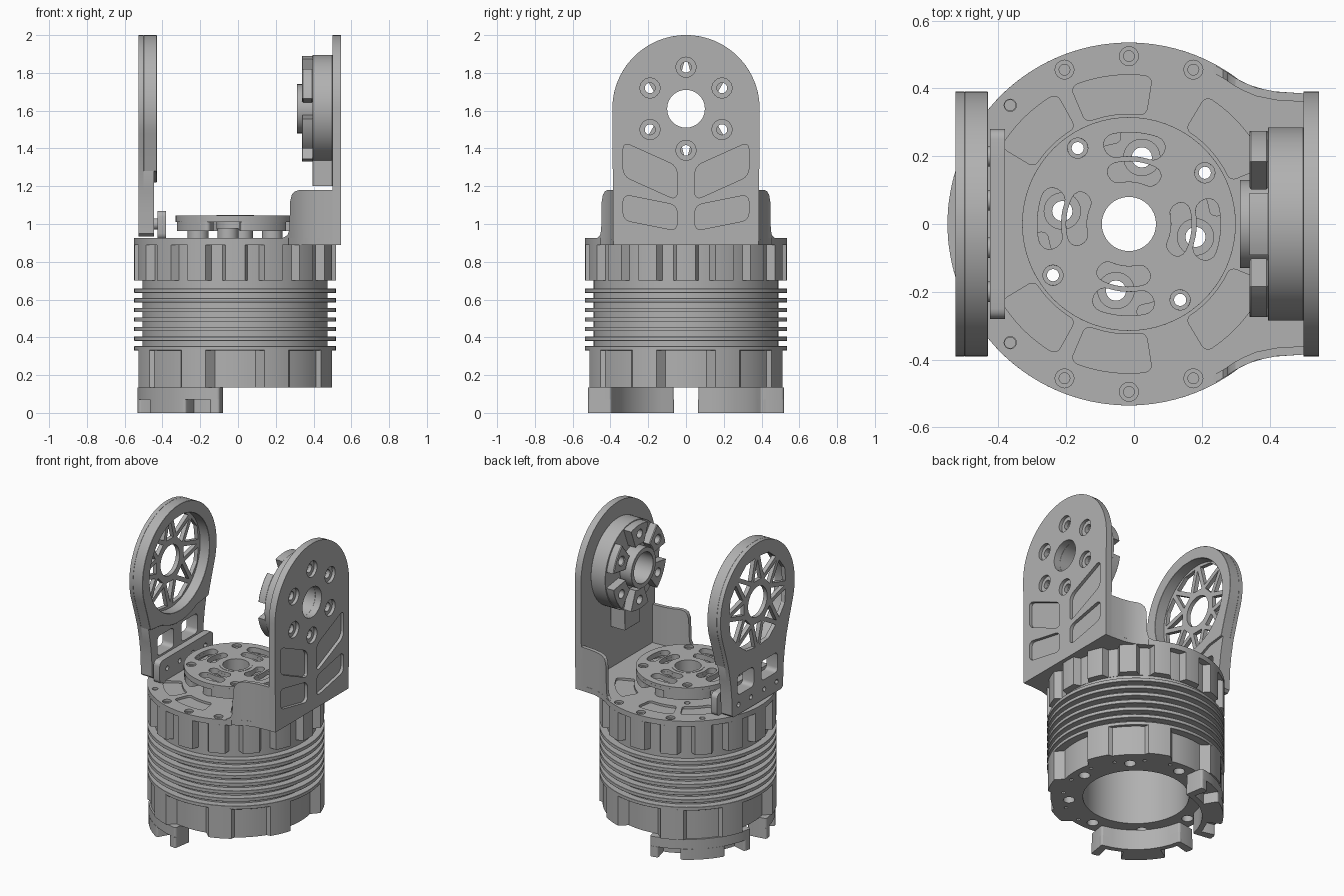
import bpy, bmesh
from math import sin, cos, radians, degrees
from mathutils import Matrix

cube = bpy.data.objects.get("Cube")
if cube:
    bpy.data.objects.remove(cube)

grey = bpy.data.materials.new("machined grey")
grey.use_nodes = True
grey.diffuse_color = (0.44, 0.44, 0.44, 1)
grey.node_tree.nodes["Principled BSDF"].inputs["Base Color"].default_value = grey.diffuse_color

CX = -0.015          # axis of the round body
HZ = 1.61            # height of the pivot axis
TO_X = Matrix(((0, 0, 1, 0), (1, 0, 0, 0), (0, 1, 0, 0), (0, 0, 0, 1)))
parts = []


# ---- outline helpers (lists of 2D points) ----
def polar(r, deg, c=(CX, 0)):
    return (c[0] + r * cos(radians(deg)), c[1] + r * sin(radians(deg)))


def arc(r, a0, a1, n, c=(CX, 0)):
    return [polar(r, a0 + (a1 - a0) * i / n, c) for i in range(n + 1)]


def circle(r, c=(CX, 0), n=32):
    return arc(r, 0, 360 - 360 / n, n - 1, c)


def rrect(w, h, rad, steps=8):
    """Rounded rectangle about the origin with subdivided long edges."""
    pts = []
    for k, (sx, sy) in enumerate(((1, 1), (-1, 1), (-1, -1), (1, -1))):
        c = (sx * (w / 2 - rad), sy * (h / 2 - rad))
        pts += arc(rad, 90 * k, 90 * k + 90, 4, c)
        if k % 2 == 0:
            x0, x1 = pts[-1][0], -pts[-1][0]
            pts += [(x0 + (x1 - x0) * i / steps, pts[-1][1]) for i in range(1, steps)]
    return pts


def sector(r0, r1, mid, half, rad=0.02):
    """Rounded rectangle bent around the body axis."""
    rm = (r0 + r1) / 2
    flat = rrect(2 * radians(half) * rm, r1 - r0, rad)
    return [polar(rm + y, mid - degrees(x / rm)) for x, y in flat]


def lobed(n, r_out, r_in, half, ramp):
    pts = []
    for k in range(n):
        a, b = 360 * k / n, 360 * (k + 1) / n
        pts += arc(r_out, a - half, a + half, 6)
        pts += arc(r_in, a + half + ramp, b - half - ramp, 6)
    return pts


def moved(pts, u, v, shear=0.0, flip=1):
    return [(flip * (x + u), y + v + shear * x) for x, y in pts]


def mirrored(pts):
    """Closes a half outline by its mirror image across the vertical axis."""
    return pts + [(-u, v) for u, v in pts[::-1]]


def add_part(name, bm):
    me = bpy.data.meshes.new(name)
    bm.to_mesh(me)
    bm.free()
    me.materials.append(grey)
    ob = bpy.data.objects.new(name, me)
    bpy.context.scene.collection.objects.link(ob)
    parts.append(ob)


# ---- extrude an outline with holes between two levels ----
def plate(name, outer, holes, w0, w1, along_x=False, bevel=0.0):
    cu = bpy.data.curves.new(name, 'CURVE')
    cu.dimensions, cu.fill_mode, cu.extrude = '2D', 'BOTH', (w1 - w0) / 2
    for loop in [outer] + holes:
        sp = cu.splines.new('POLY')
        sp.points.add(len(loop) - 1)
        for p, (u, v) in zip(sp.points, loop):
            p.co = (u, v, 0, 1)
        sp.use_cyclic_u = True
    tmp = bpy.data.objects.new(name + "_outline", cu)
    bpy.context.scene.collection.objects.link(tmp)
    dg = bpy.context.evaluated_depsgraph_get()
    raw = bpy.data.meshes.new_from_object(tmp.evaluated_get(dg))
    bm = bmesh.new()
    bm.from_mesh(raw)
    bpy.data.objects.remove(tmp)
    bpy.data.curves.remove(cu)
    bpy.data.meshes.remove(raw)
    bmesh.ops.remove_doubles(bm, verts=bm.verts, dist=1e-5)
    bmesh.ops.recalc_face_normals(bm, faces=bm.faces)
    if bevel:
        rim = [e for e in bm.edges if len(e.link_faces) == 2 and
               abs(abs(e.link_faces[0].normal.z) - abs(e.link_faces[1].normal.z)) > 0.9]
        bmesh.ops.bevel(bm, geom=rim, offset=bevel, segments=1, affect='EDGES', clamp_overlap=True)
    m = Matrix.Translation((0, 0, (w0 + w1) / 2))
    bm.transform(TO_X @ m if along_x else m)
    add_part(name, bm)


# ---- hollow body: base ring with four wide, dented lobes ----
bore = circle(0.32, n=64)
base = []
for a in (45, 135, 225, 315):
    base += arc(0.535, a - 28, a - 13, 5) + arc(0.515, a - 11, a + 11, 6) + arc(0.535, a + 13, a + 28, 5)
    base += arc(0.48, a + 32, a + 58, 6)
plate("base_ring_bottom", base, [bore] + [circle(0.035, polar(0.405, 45 * k), 16) for k in range(8)]
      + [circle(0.012, polar(0.44, 45 * k + s), 8) for k in range(8) for s in (-12, 12)], 0.135, 0.19)
plate("base_ring", base, [bore], 0.19, 0.335)
plate("finned_core", circle(0.49, n=96), [bore], 0.335, 0.70)
for k in range(7):
    z = 0.342 + 0.0508 * k
    plate(f"cooling_fin_{k + 1}", circle(0.535, n=96), [circle(0.485, n=96)], z - 0.011, z + 0.011, bevel=0.005)
plate("fluted_ring", lobed(16, 0.535, 0.492, 5.5, 2.2), [bore], 0.70, 0.89, bevel=0.006)

# ---- top plate with pockets and neck to the upright ----
neck = [(0.27, 0.45), (0.30, 0.43), (0.34, 0.41), (0.40, 0.392), (0.50, 0.385), (0.54, 0.385)]
outline = arc(0.535, 58, 302, 72) + [(x, -y) for x, y in neck] + neck[::-1]
spots = [(x, s * y) for x, y in ((CX, 0.495), (-0.205, 0.455), (0.175, 0.455), (-0.365, 0.35)) for s in (1, -1)]
through = [circle(0.08)] + [circle(0.03, polar(0.2, 79 + 90 * k), 16) for k in range(4)] \
    + [circle(0.018, polar(0.27, 34 + 90 * k), 16) for k in range(4)]
pockets = [sector(0.325, 0.44, s * a, h) for a, h in ((97, 16), (41, 18), (134, 15)) for s in (1, -1)]
plate("top_plate_lower", outline, through + [circle(0.016, p, 16) for p in spots], 0.89, 0.91)
plate("top_plate_upper", outline, through + pockets
      + [circle(0.028, p, 16) for p in spots[:6]] + [circle(0.018, p, 16) for p in spots[6:]], 0.91, 0.925)

# ---- curved gussets with rounded upper corners: x, y, top height ----
sweep = [(0.235, 0.47, 0.926), (0.262, 0.455, 0.94), (0.272, 0.449, 0.97), (0.276, 0.446, 1.12),
         (0.285, 0.44, 1.155), (0.30, 0.43, 1.172), (0.325, 0.417, 1.18), (0.36, 0.402, 1.18),
         (0.42, 0.39, 1.18), (0.502, 0.385, 1.18)]
for s, side_name in ((1, "back"), (-1, "front")):
    bm = bmesh.new()
    rings = [[bm.verts.new((x, s * (y - d), h)) for d, h in ((0, 0.915), (0, z), (0.025, z), (0.025, 0.915))]
             for x, y, z in sweep]
    for p, q in zip(rings, rings[1:]):
        for i in range(4):
            bm.faces.new((p[i], p[i - 1], q[i - 1], q[i]))
    bm.faces.new(rings[0])
    bm.faces.new(rings[-1])
    bmesh.ops.recalc_face_normals(bm, faces=bm.faces)
    add_part(side_name + "_gusset", bm)

# ---- turntable ----
cut = [circle(0.08)] + [sector(0.2, 0.27, 86 + 90 * k, 22, 0.033) for k in range(4)] \
    + [sector(0.125, 0.185, 84 + 90 * k, 29, 0.028) for k in range(4)]
rim_holes = [circle(0.018, polar(0.27, 34 + 90 * k), 16) for k in range(4)]
rim_sinks = [circle(0.03, polar(0.27, 34 + 90 * k), 16) for k in range(4)]
plate("turntable", circle(0.315, n=72), cut + rim_holes, 1.01, 1.03)
plate("turntable_face", circle(0.315, n=72), cut + rim_sinks, 1.03, 1.045, bevel=0.005)
plate("turntable_hub", circle(0.1), [circle(0.08)], 0.97, 1.047)
for k in range(4):
    plate(f"turntable_lobe_{k + 1}", sector(0.24, 0.312, 34 + 90 * k, 29), [rim_holes[k]], 0.962, 1.012)
    c = polar(0.2, 79 + 90 * k)
    plate(f"spacer_{k + 1}", circle(0.055, c), [circle(0.03, c, 16)], 0.925, 0.98)

# ---- upright plate, left side ----
pivot = (0, HZ)
upright = [(-0.385, 0.89), (0.385, 0.89)] + arc(0.39, 0, 180, 48, pivot)
bolts = [polar(0.22, 90 + 60 * k, pivot) for k in range(6)]
slots = [moved(rrect(0.285, h, 0.035), 0.19, z, k, f)
         for h, z, k in ((0.18, 1.28, 0.45), (0.135, 1.06, 0.2)) for f in (1, -1)]
plate("upright_inner", upright, [circle(0.1, pivot)] + [circle(0.028, b, 16) for b in bolts], 0.5, 0.524, True)
plate("upright_outer", upright, [circle(0.1, pivot)] + [circle(0.053, b, 24) for b in bolts] + slots,
      0.524, 0.545, True)

# ---- pivot hub with clamping lobes ----
hub = arc(0.285, -74, 254, 64, pivot) + [(-0.078, 1.2), (0.078, 1.2)]
plate("hub_disc", hub, [circle(0.1, pivot)] + [circle(0.028, b, 16) for b in bolts], 0.395, 0.5, True, 0.006)
plate("hub_sleeve", circle(0.13, pivot), [circle(0.1, pivot)], 0.312, 0.4, True, 0.005)
for k, b in enumerate(bolts):
    a = 90 + 60 * k
    lobe = arc(0.28, a - 19, a + 19, 8, pivot) + arc(0.15, a + 17, a - 17, 4, pivot)
    plate(f"hub_lobe_{k + 1}", lobe, [circle(0.028, b, 16)], 0.34, 0.396, True, 0.005)

# ---- spoked idler bracket, right side ----
flank = [(0.335, 1.38), (0.305, 1.28), (0.285, 1.18), (0.272, 1.08), (0.268, 0.95), (0.25, 0.935)]
crown = arc(0.39, 90, -20, 32, pivot)
web = [circle(0.1, pivot)]
for k in range(8):
    o, i = [polar(0.315, 45 * (k + j), pivot) for j in (0, 1)], \
           [polar(0.135, 45 * (k + j) + 22.5, pivot) for j in (0, 1)]
    for tri in ((o[0], polar(0.325, 45 * k + 22.5, pivot), o[1], i[0]), (i[0], o[1], i[1])):
        m = [sum(p[j] for p in tri) / len(tri) for j in (0, 1)]
        web.append([tuple(m[j] + 0.74 * (p[j] - m[j]) for j in (0, 1)) for p in tri])
windows = [moved(rrect(0.17, 0.13, 0.025), 0.125, 1.13, 0, f) for f in (1, -1)]
pins = [(y, 1.0) for y in (-0.2, -0.07, 0.07, 0.2)]
pin_holes = [circle(0.016, p, 12) for p in pins]
plate("idler_web", mirrored(crown[1:] + flank), web + windows + pin_holes, -0.527, -0.5, True)
plate("idler_rim", mirrored(crown[1:] + flank[:2] + arc(0.39, -62, -86, 6, pivot)),
      [circle(0.315, pivot, 80)], -0.5, -0.43, True, 0.008)
plate("idler_foot", mirrored(arc(0.385, -88, -40, 10, pivot) + flank[1:]), windows + pin_holes, -0.5, -0.445, True)
plate("idler_mount_tab", moved(rrect(0.56, 0.15, 0.03), 0, 0.995), pin_holes, -0.425, -0.38, True)
for k, p in enumerate(pins):
    plate(f"tab_sleeve_{k + 1}", circle(0.03, p, 16), [circle(0.016, p, 12)], -0.446, -0.42, True)

# ---- two feet under the body ----
for s, side_name in ((1, "back"), (-1, "front")):
    mid = 180 - s * 45
    plate(side_name + "_foot_top", sector(0.40, 0.527, mid, 36, 0.015), [], 0.07, 0.135)
    plate(side_name + "_foot_inner_band", sector(0.40, 0.435, mid, 36, 0.01), [], 0.0, 0.07)
    for j, (off, half) in enumerate(((0, 15), (-33, 3), (33, 3))):
        plate(f"{side_name}_foot_pad_{j + 1}", sector(0.40, 0.527, mid + off, half, 0.012), [], 0.0, 0.07)

# ---- shading ----
bpy.ops.object.select_all(action='DESELECT')
for ob in parts:
    ob.select_set(True)
bpy.context.view_layer.objects.active = parts[0]
bpy.ops.object.shade_smooth_by_angle(angle=radians(30))
